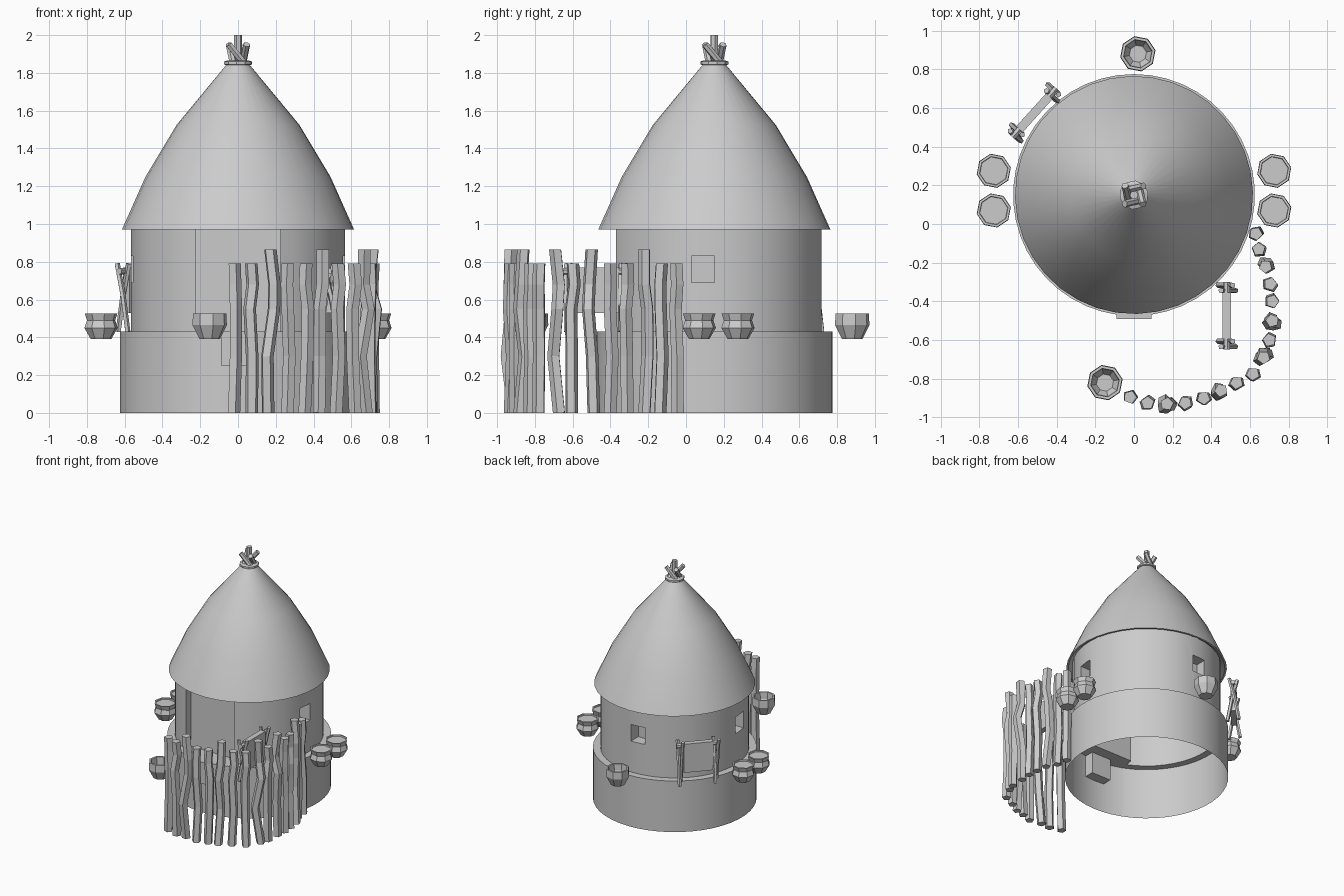
import bpy, bmesh, math, random
from mathutils import Vector

if "Cube" in bpy.data.objects:
    bpy.data.objects.remove(bpy.data.objects["Cube"])

random.seed(4)
CX, CY = 0.0, 0.15          # hut axis
V = Vector


def finish(name, bm, smooth=True):
    bmesh.ops.recalc_face_normals(bm, faces=bm.faces)
    me = bpy.data.meshes.new(name)
    bm.to_mesh(me)
    bm.free()
    ob = bpy.data.objects.new(name, me)
    bpy.context.collection.objects.link(ob)
    if smooth:
        bpy.ops.object.select_all(action='DESELECT')
        ob.select_set(True)
        bpy.context.view_layer.objects.active = ob
        bpy.ops.object.shade_smooth_by_angle(angle=math.radians(35))
    return ob


def loft(name, loops, cap_start=False, cap_end=False, smooth=True):
    """Skin a list of equal-length closed loops of points."""
    bm = bmesh.new()
    rings = [[bm.verts.new(p) for p in lp] for lp in loops]
    n = len(rings[0])
    for a, b in zip(rings, rings[1:]):
        for i in range(n):
            j = (i + 1) % n
            bm.faces.new((a[i], a[j], b[j], b[i]))
    if cap_start:
        bm.faces.new(rings[0][::-1])
    if cap_end:
        bm.faces.new(rings[-1])
    return finish(name, bm, smooth)


def revolve(name, profile, x, y, n, **kw):
    loops = [[(x + r * math.cos(2 * math.pi * i / n + 0.2),
               y + r * math.sin(2 * math.pi * i / n + 0.2), z) for i in range(n)]
             for r, z in profile]
    return loft(name, loops, **kw)


def stick(name, pts, r, n=6):
    """Straight or kinked stick through pts."""
    pts = [V(p) for p in pts]
    d = (pts[-1] - pts[0]).normalized()
    u = d.orthogonal().normalized()
    w = d.cross(u)
    off = random.uniform(0, 6.28)
    loops = [[p + r * (u * math.cos(off + 6.28319 * i / n) + w * math.sin(off + 6.28319 * i / n))
              for i in range(n)] for p in pts]
    return loft(name, loops, True, True, False)


def box(name, centre, size, angle=0.0, smooth=False):
    bm = bmesh.new()
    bmesh.ops.create_cube(bm, size=1)
    bmesh.ops.scale(bm, vec=size, verts=bm.verts)
    ob = finish(name, bm, smooth)
    ob.location = centre
    ob.rotation_euler.z = angle
    return ob


# Hut body: plinth, ledge and wall with a flat recessed doorway
R_BASE, R_WALL, DOOR, N = 0.625, 0.568, 0.225, 40
half = math.asin(DOOR / R_WALL)
plan = []                                           # (x, y) of wall outline
for i in range(N + 1):
    a = -math.pi / 2 + half + (2 * math.pi - 2 * half) * i / N
    plan.append((R_WALL * math.cos(a), R_WALL * math.sin(a)))
door_y = -R_WALL * math.cos(half) + 0.07
plan += [(-DOOR + 2 * DOOR * k / 6, door_y) for k in range(7)]


def ring(radius, z):
    out = []
    for x, y in plan:
        s = radius / math.hypot(x, y) if radius else 1
        out.append((CX + x * s, CY + y * s, z))
    # keep the angular order monotonic at the door corners
    if radius:
        for k, c in ((N + 1, N), (N + 7, 0)):
            side = -1 if k == N + 1 else 1
            a = -math.pi / 2 + side * (half - 0.01)
            out[k] = (CX + radius * math.cos(a), CY + radius * math.sin(a), z)
        for k in range(1, 6):
            a = -math.pi / 2 + (-1 + k / 3) * (half - 0.01)
            out[N + 1 + k] = (CX + radius * math.cos(a), CY + radius * math.sin(a), z)
    return out


body = loft("hut_wall", [ring(R_BASE, 0), ring(R_BASE, 0.43), ring(0, 0.43), ring(0, 1.0)],
            True, True, False)

# Window recesses on three sides
for x, y in ((0.57, 0.09), (-0.57, 0.09), (-0.05, 0.72)):
    cut = box("window_cutter", (x, y, 0.76), (0.2, 0.12, 0.14) if abs(x) > 0.3 else (0.12, 0.2, 0.14))
    cut.hide_render = True
    m = body.modifiers.new("window", 'BOOLEAN')
    m.operation, m.solver, m.object = 'DIFFERENCE', 'EXACT', cut
    bpy.context.view_layer.objects.active = body
    bpy.ops.object.modifier_apply(modifier=m.name)
    bpy.data.objects.remove(cut)

# Open the underside and the top
bm = bmesh.new()
bm.from_mesh(body.data)
caps = [f for f in bm.faces if all(v.co.z < 0.001 for v in f.verts) or all(v.co.z > 0.999 for v in f.verts)]
bmesh.ops.delete(bm, geom=caps, context='FACES')
bm.to_mesh(body.data)
bm.free()
bpy.ops.object.select_all(action='DESELECT')
body.select_set(True)
bpy.context.view_layer.objects.active = body
bpy.ops.object.shade_smooth_by_angle(angle=math.radians(35))

box("door_step", (0, -0.44, 0.34), (0.18, 0.10, 0.18))

# Thatched roof with tied tip
revolve("roof", [(0.56, 1.0), (0.6, 0.97), (0.615, 0.97), (0.49, 1.25), (0.325, 1.525), (0.06, 1.845)],
        CX, CY, 36, cap_end=True)
revolve("roof_tie", [(0.06, 1.84), (0.075, 1.845), (0.075, 1.86), (0.06, 1.865)], CX, CY, 10,
        cap_start=True, cap_end=True, smooth=False)
stick("tip_stick", [(CX, CY, 1.84), (CX, CY, 2.0)], 0.022)
for k in range(4):
    c, s = math.cos(k * math.pi / 2 + 0.3), math.sin(k * math.pi / 2 + 0.3)
    p = lambda u, w, z: (CX + u * c - w * s, CY + u * s + w * c, z)
    stick("tip_stick", [p(-0.025, 0.035, 1.85), p(0.06, 0.03, 1.95)], 0.019)

# Covered pots beside the hut
for x in (-0.725, 0.725):
    for y in (0.07, 0.275):
        revolve("pot", [(0.055, 0.39), (0.09, 0.45), (0.076, 0.49), (0.088, 0.525),
                        (0.075, 0.525), (0.073, 0.515)], x, y, 8,
                cap_start=True, cap_end=True, smooth=False)
# Open bowls
for x, y in ((0.02, 0.88), (-0.15, -0.82)):
    revolve("bowl", [(0.055, 0.39), (0.093, 0.465), (0.09, 0.525), (0.075, 0.525),
                     (0.07, 0.47), (0.045, 0.43)], x, y, 8,
            cap_start=True, cap_end=True, smooth=False)


# Drying racks: crossed legs, bar and hanging hide
def rack(cx, cy, ang, half_len):
    d = V((math.cos(ang), math.sin(ang), 0))
    w = V((-d.y, d.x, 0))
    c = V((cx, cy, 0))
    at = lambda u, v, z: c + d * u + w * v + V((0, 0, z))
    stick("rack_bar", [at(-half_len - 0.03, 0, 0.75), at(half_len + 0.03, 0, 0.75)], 0.018)
    box("rack_hide", at(0, 0, 0.65), (2 * half_len - 0.05, 0.045, 0.24), ang)
    for e in (-1, 1):
        for s in (-1, 1):
            u = e * half_len + s * 0.014
            stick("rack_leg", [at(u, s * 0.045, 0.43), at(u, s * 0.012, 0.62), at(u, -s * 0.03, 0.79)], 0.015, 5)


rack(0.48, -0.475, math.pi / 2, 0.145)
rack(-0.515, 0.575, math.radians(48), 0.14)

# Curved fence of crooked stakes
fence = [(.63, -.05), (.645, -.13), (.68, -.22), (.705, -.31), (.715, -.40), (.715, -.50),
         (.70, -.60), (.67, -.69), (.615, -.775), (.53, -.82), (.45, -.86), (.36, -.90),
         (.265, -.925), (.17, -.93), (.07, -.925), (-.02, -.895)]
for i, (x, y) in enumerate(fence):
    tall = i in (2, 5, 7, 10, 13)
    h = 0.865 if tall else 0.79
    k = 0.022 if tall else 0.01
    j = lambda: random.uniform(-k, k)
    stick("fence_stake", [(x + j(), y + j(), 0), (x + j(), y + j(), 0.3), (x + j(), y + j(), 0.55),
                          (x + j(), y + j(), 0.68), (x, y, h)], 0.035, 5)
